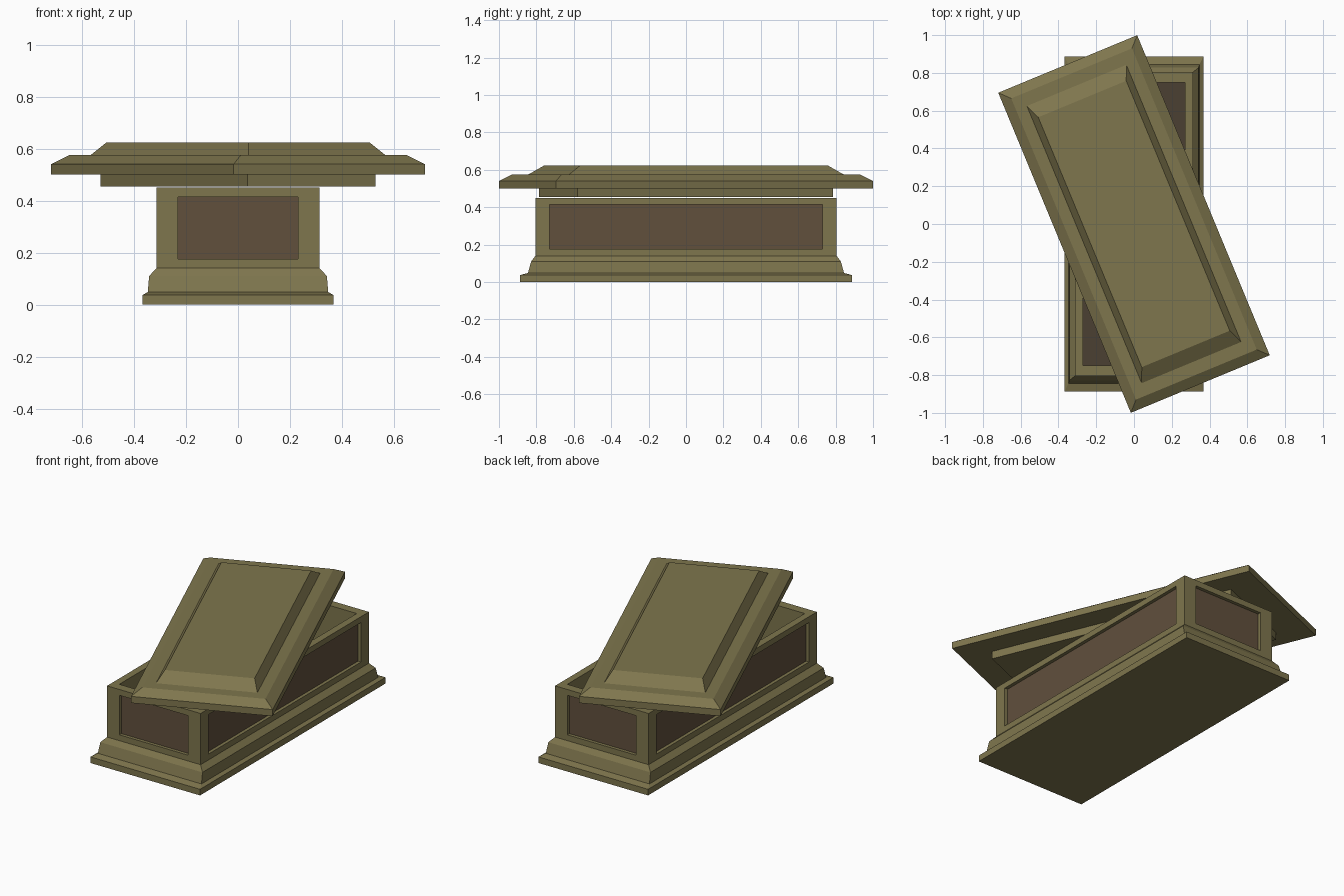
import bpy, bmesh
from math import radians

if "Cube" in bpy.data.objects:
    bpy.data.objects.remove(bpy.data.objects["Cube"])


def material(name, rgb):
    m = bpy.data.materials.new(name)
    m.diffuse_color = (*rgb, 1)
    m.use_nodes = True
    m.node_tree.nodes["Principled BSDF"].inputs["Base Color"].default_value = m.diffuse_color
    return m


STONE = material("olive_stone", (0.21, 0.18, 0.075))
PANEL = material("brown_panel", (0.12, 0.08, 0.046))
INSIDE = material("dark_interior", (0.07, 0.05, 0.032))


def loft(rings):
    """Closed solid through rectangles given as (half x, half y, z)."""
    bm = bmesh.new()
    loops = [[bm.verts.new((sx * hx, sy * hy, z))
              for sx, sy in ((-1, -1), (1, -1), (1, 1), (-1, 1))]
             for hx, hy, z in rings]
    bands = []
    for a, b in zip(loops, loops[1:]):
        bands.append([bm.faces.new((a[i], a[(i + 1) % 4], b[(i + 1) % 4], b[i]))
                      for i in range(4)])
    bm.faces.new(loops[0][::-1])
    cap = bm.faces.new(loops[-1])
    bm.normal_update()
    return bm, bands, cap


def finish(bm, name, mats):
    me = bpy.data.meshes.new(name)
    bm.to_mesh(me)
    bm.free()
    for m in mats:
        me.materials.append(m)
    ob = bpy.data.objects.new(name, me)
    bpy.context.collection.objects.link(ob)
    return ob


# Hollow chest with a moulded foot
bm, bands, floor = loft([
    (0.367, 0.887, 0), (0.367, 0.887, 0.037), (0.347, 0.845, 0.048),
    (0.342, 0.828, 0.11), (0.313, 0.805, 0.14), (0.313, 0.805, 0.45),
    (0.27, 0.75, 0.45), (0.27, 0.75, 0.12)])
floor.material_index = 2

# Recessed brown panel in each wall
walls = bands[4]
bmesh.ops.inset_individual(bm, faces=walls, thickness=0.05)
for f in walls:
    n = f.normal.copy()
    for v in f.verts:
        if abs(n.y) > 0.5:
            v.co.x = 0.23 if v.co.x > 0 else -0.23
        else:
            v.co.y = 0.73 if v.co.y > 0 else -0.73
for f in bmesh.ops.extrude_discrete_faces(bm, faces=walls)["faces"]:
    f.material_index = 1
    bmesh.ops.translate(bm, verts=f.verts[:], vec=f.normal * -0.02)
finish(bm, "chest", (STONE, PANEL, INSIDE))

# Lid slab with raised top, twisted aside
bm, _, _ = loft([
    (0.398, 0.917, 0.50), (0.398, 0.917, 0.54), (0.346, 0.863, 0.575),
    (0.285, 0.794, 0.575), (0.252, 0.716, 0.623)])
lid = finish(bm, "lid", (STONE,))

# Locating block under the lid
bm, _, _ = loft([(0.267, 0.739, 0.454), (0.267, 0.739, 0.50)])
lip = finish(bm, "lid_lip", (STONE,))

for ob in (lid, lip):
    ob.rotation_euler.z = radians(22.5)
